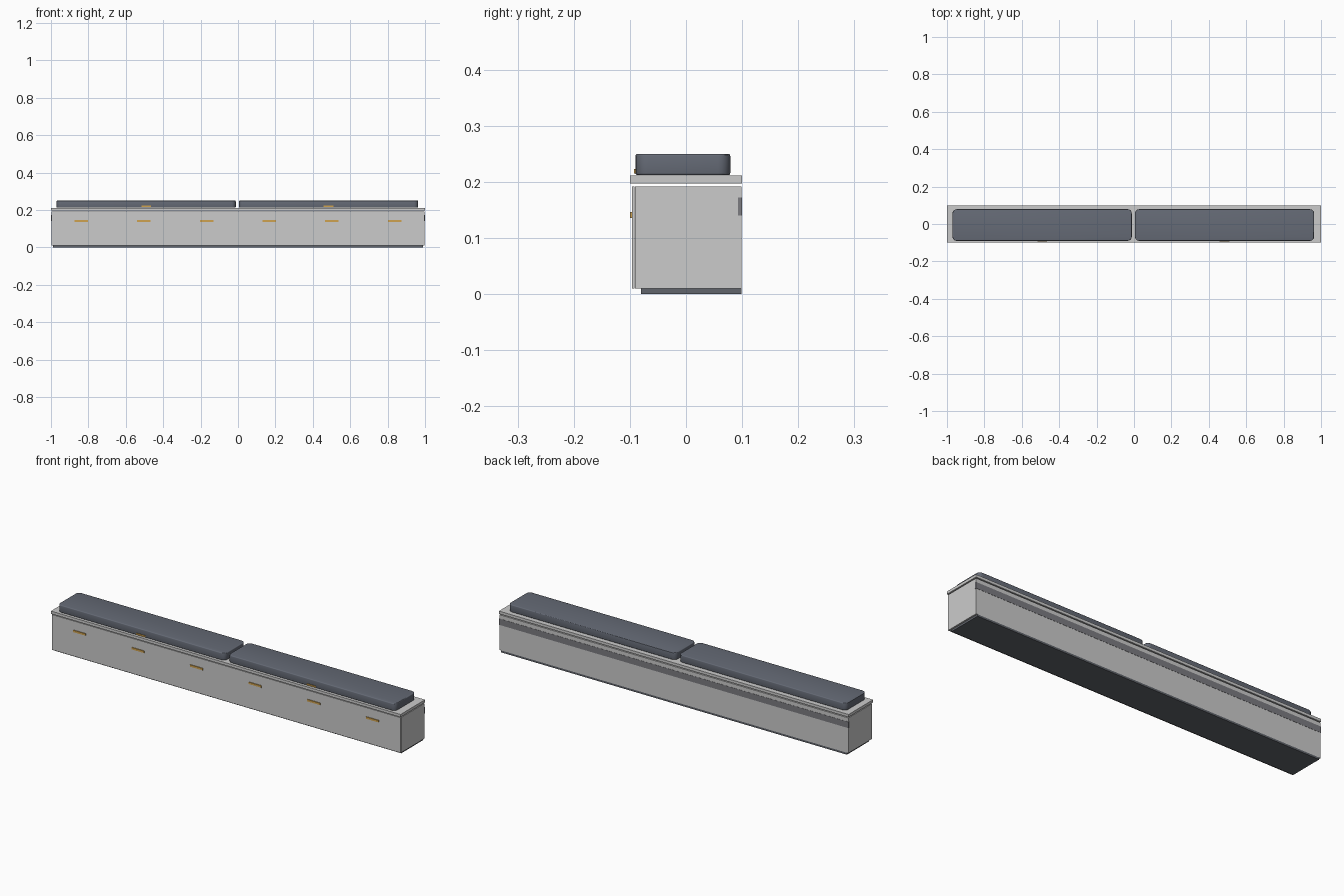
import bpy, bmesh

if "Cube" in bpy.data.objects:
    bpy.data.objects.remove(bpy.data.objects["Cube"])


def material(name, rgb):
    m = bpy.data.materials.new(name)
    m.diffuse_color = (*rgb, 1)
    m.use_nodes = True
    m.node_tree.nodes["Principled BSDF"].inputs["Base Color"].default_value = m.diffuse_color
    return m


SLATE = material("slate", (0.13, 0.145, 0.18))
DARK = material("dark_grey", (0.12, 0.13, 0.15))
TAN = material("tan", (0.62, 0.36, 0.08))
RAIL = material("mid_grey", (0.2, 0.2, 0.22))


def box(name, x, y, z, mat=None, corner=0.0, edge=0.0):
    """Box from (min, max) ranges; optional rounded plan corners and edge bevel."""
    bm = bmesh.new()
    bmesh.ops.create_cube(bm, size=1)
    for v in bm.verts:
        for i, (a, b) in enumerate((x, y, z)):
            v.co[i] = a if v.co[i] < 0 else b
    if corner:
        upright = [e for e in bm.edges
                   if abs(e.verts[0].co.z - e.verts[1].co.z) > 1e-4]
        bmesh.ops.bevel(bm, geom=upright, offset=corner, segments=5,
                        profile=0.5, affect='EDGES')
    if edge:
        rim = [e for e in bm.edges
               if abs(e.verts[0].co.z - e.verts[1].co.z) < 1e-5]
        bmesh.ops.bevel(bm, geom=rim, offset=edge, segments=3,
                        profile=0.5, affect='EDGES')
    me = bpy.data.meshes.new(name)
    bm.to_mesh(me)
    bm.free()
    ob = bpy.data.objects.new(name, me)
    bpy.context.collection.objects.link(ob)
    if mat:
        me.materials.append(mat)
    if corner:
        bpy.ops.object.select_all(action='DESELECT')
        ob.select_set(True)
        bpy.context.view_layer.objects.active = ob
        bpy.ops.object.shade_smooth_by_angle()
    return ob


# Recessed plinth and cabinet
box("plinth", (-0.99, 0.99), (-0.08, 0.099), (0, 0.01), DARK)
box("cabinet", (-0.998, 0.998), (-0.091, 0.099), (0.01, 0.192))
box("front_panel", (-0.998, 0.998), (-0.096, -0.092), (0.01, 0.192))
box("back_rail", (-1, 1), (0.093, 0.1), (0.14, 0.172), RAIL)

# Seat board, separated from the cabinet by a shadow gap
box("seat_board", (-1, 1), (-0.1, 0.1), (0.197, 0.211))

# Six drawer pulls
for i in range(6):
    cx = -0.838 + i * 0.335
    box(f"pull_{i + 1}", (cx - 0.036, cx + 0.036), (-0.1, -0.0955),
        (0.136, 0.146), TAN)

# Two cushions, each with a small front tab
for side, x0 in (("left", -0.97), ("right", 0.005)):
    box(f"cushion_{side}", (x0, x0 + 0.958), (-0.09, 0.079), (0.212, 0.25),
        SLATE, corner=0.022, edge=0.004)
    cx = x0 + 0.479
    box(f"tab_{side}", (cx - 0.026, cx + 0.026), (-0.093, -0.088),
        (0.215, 0.223), TAN)
